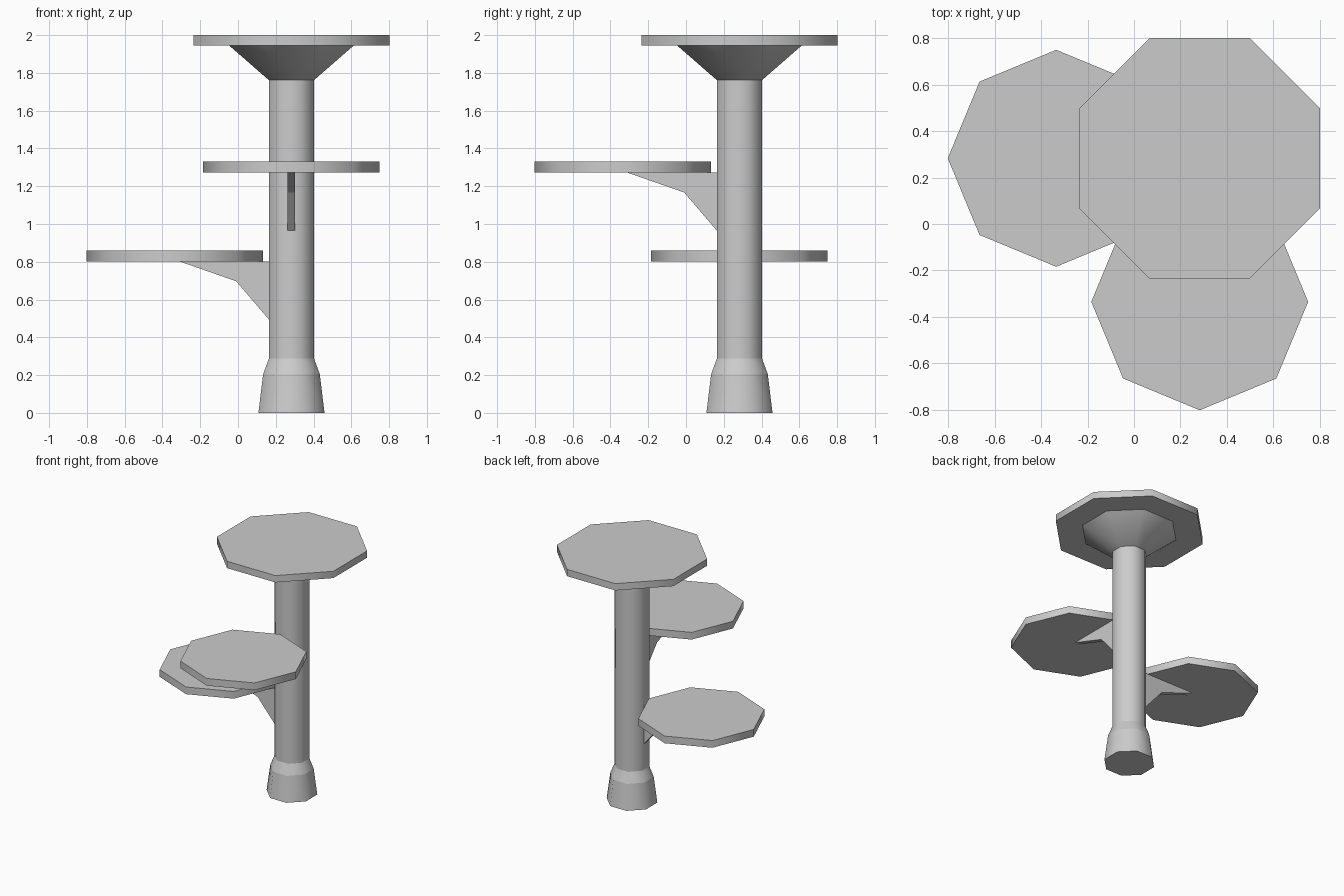
import bpy
import bmesh
import math
from mathutils import Matrix, Vector

cube = bpy.data.objects.get("Cube")
if cube:
    bpy.data.objects.remove(cube, do_unlink=True)

grey = bpy.data.materials.new("plain_grey")
grey.use_nodes = True
colour = (0.6, 0.6, 0.6, 1)
grey.diffuse_color = colour
grey.node_tree.nodes["Principled BSDF"].inputs["Base Color"].default_value = colour

SIDES = 8
POST = 0.283        # x and y of the post axis
REACH = 0.618       # from post axis to side platform centre
POST_HALF = 0.12    # half the post width across flats


def finish(name, bm, smooth=True):
    bmesh.ops.recalc_face_normals(bm, faces=bm.faces)
    mesh = bpy.data.meshes.new(name)
    bm.to_mesh(mesh)
    bm.free()
    mesh.materials.append(grey)
    obj = bpy.data.objects.new(name, mesh)
    bpy.context.collection.objects.link(obj)
    if smooth:
        bpy.ops.object.select_all(action="DESELECT")
        obj.select_set(True)
        bpy.context.view_layer.objects.active = obj
        bpy.ops.object.shade_smooth_by_angle(angle=math.radians(50))
    return obj


def octagon(name, centre, z0, z1, r0, r1, flat_front=True):
    """Eight-sided frustum; r is half the width, corner to corner or flat to flat."""
    bm = bmesh.new()
    turn = math.pi / SIDES if flat_front else 0
    scale = 1 / math.cos(turn)
    place = Matrix.Translation((*centre, (z0 + z1) / 2)) @ Matrix.Rotation(turn, 4, "Z")
    bmesh.ops.create_cone(bm, cap_ends=True, segments=SIDES, radius1=r0 * scale,
                          radius2=r1 * scale, depth=z1 - z0, matrix=place)
    return finish(name, bm)


def bracket(name, direction, top):
    """Bent triangular web below a side platform."""
    profile = [(POST_HALF, 0), (0.593, 0), (0.293, -0.105), (POST_HALF, -0.307)]
    out = Vector(direction)
    side = Vector((-out.y, out.x, 0)) * 0.02
    axis = Vector((POST, POST, top))
    bm = bmesh.new()
    face = bm.faces.new([bm.verts.new(axis + out * r + Vector((0, 0, z)) - side)
                         for r, z in profile])
    web = bmesh.ops.extrude_face_region(bm, geom=[face])["geom"]
    bmesh.ops.translate(bm, vec=side * 2,
                        verts=[v for v in web if isinstance(v, bmesh.types.BMVert)])
    return finish(name, bm, smooth=False)


# Central post from foot to flared head and top platform
axis = (POST, POST)
octagon("foot", axis, 0, 0.205, 0.175, 0.15)
octagon("foot_collar", axis, 0.205, 0.287, 0.15, POST_HALF)
octagon("post", axis, 0.287, 1.762, POST_HALF, POST_HALF)
octagon("flared_head", axis, 1.762, 1.945, POST_HALF, 0.33)
octagon("top_platform", axis, 1.945, 2, 0.519, 0.519)

# Side platforms with their brackets
for label, direction, z in (("front", (0, -1, 0), 1.272), ("right", (-1, 0, 0), 0.802)):
    centre = (POST + direction[0] * REACH, POST + direction[1] * REACH)
    octagon(label + "_platform", centre, z, z + 0.058, 0.467, 0.467, flat_front=False)
    bracket(label + "_bracket", direction, z)
